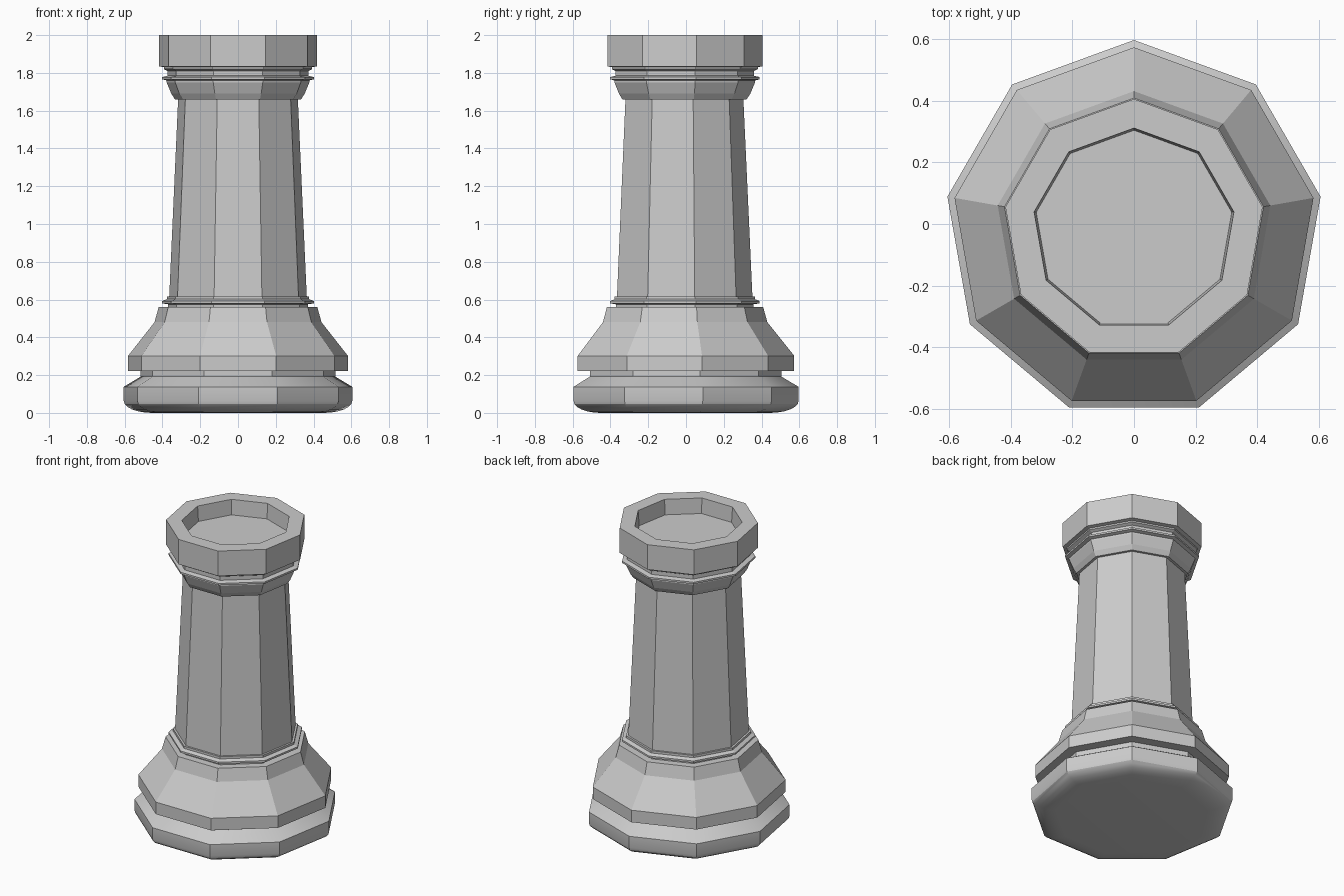
import bpy, bmesh
from math import cos, sin, pi, radians

if "Cube" in bpy.data.objects:
    bpy.data.objects.remove(bpy.data.objects["Cube"])

SIDES = 9
CY = -0.018            # nonagon axis sits slightly behind the bounding-box centre
K = 1 / cos(pi / 18)   # half width in front view -> corner radius


def lathe(name, profile, cap_bottom=False, cap_top=False, smooth=0):
    """Turn a (half width, z) profile into a nine-sided part, one corner towards +y."""
    bm = bmesh.new()
    rings = []
    for hw, z in profile:
        rings.append([bm.verts.new((hw * K * cos(pi / 2 + 2 * pi * i / SIDES),
                                    CY + hw * K * sin(pi / 2 + 2 * pi * i / SIDES), z))
                      for i in range(SIDES)])
    for a, b in zip(rings, rings[1:]):
        for i in range(SIDES):
            j = (i + 1) % SIDES
            bm.faces.new((a[i], a[j], b[j], b[i]))
    if cap_bottom:
        bm.faces.new(rings[0][::-1])
    if cap_top:
        bm.faces.new(rings[-1])
    mesh = bpy.data.meshes.new(name)
    bm.to_mesh(mesh)
    bm.free()
    ob = bpy.data.objects.new(name, mesh)
    bpy.context.collection.objects.link(ob)
    if smooth:
        bpy.ops.object.select_all(action='DESELECT')
        ob.select_set(True)
        bpy.context.view_layer.objects.active = ob
        bpy.ops.object.shade_smooth_by_angle(angle=radians(smooth))
    return ob


# Foot with a rounded underside
under = [(0.455 + 0.15 * sin(t * pi / 12), 0.063 * (1 - cos(t * pi / 12))) for t in range(7)]
lathe("foot", under + [(0.605, 0.138), (0.515, 0.192)], cap_bottom=True, smooth=25)

# Groove and flared base
lathe("flared_base", [(0.515, 0.192), (0.515, 0.222), (0.582, 0.222), (0.582, 0.302),
                      (0.442, 0.48), (0.42, 0.56), (0.37, 0.56)])

# Thin rings at the bottom of the shaft
lathe("lower_ring", [(0.37, 0.56), (0.37, 0.575), (0.402, 0.58), (0.402, 0.592),
                     (0.377, 0.602), (0.377, 0.617), (0.364, 0.617)])

# Tapered shaft
lathe("shaft", [(0.364, 0.617), (0.317, 1.66)])

# Collar with thin rings under the head
lathe("collar", [(0.317, 1.66), (0.334, 1.66), (0.353, 1.69), (0.378, 1.75), (0.378, 1.76),
                 (0.402, 1.766), (0.402, 1.778), (0.372, 1.785), (0.372, 1.81), (0.392, 1.82),
                 (0.392, 1.83)])

# Head with a shallow recess
lathe("head", [(0.392, 1.83), (0.417, 1.835), (0.417, 2.0), (0.324, 2.0), (0.317, 1.9)],
      cap_top=True)
